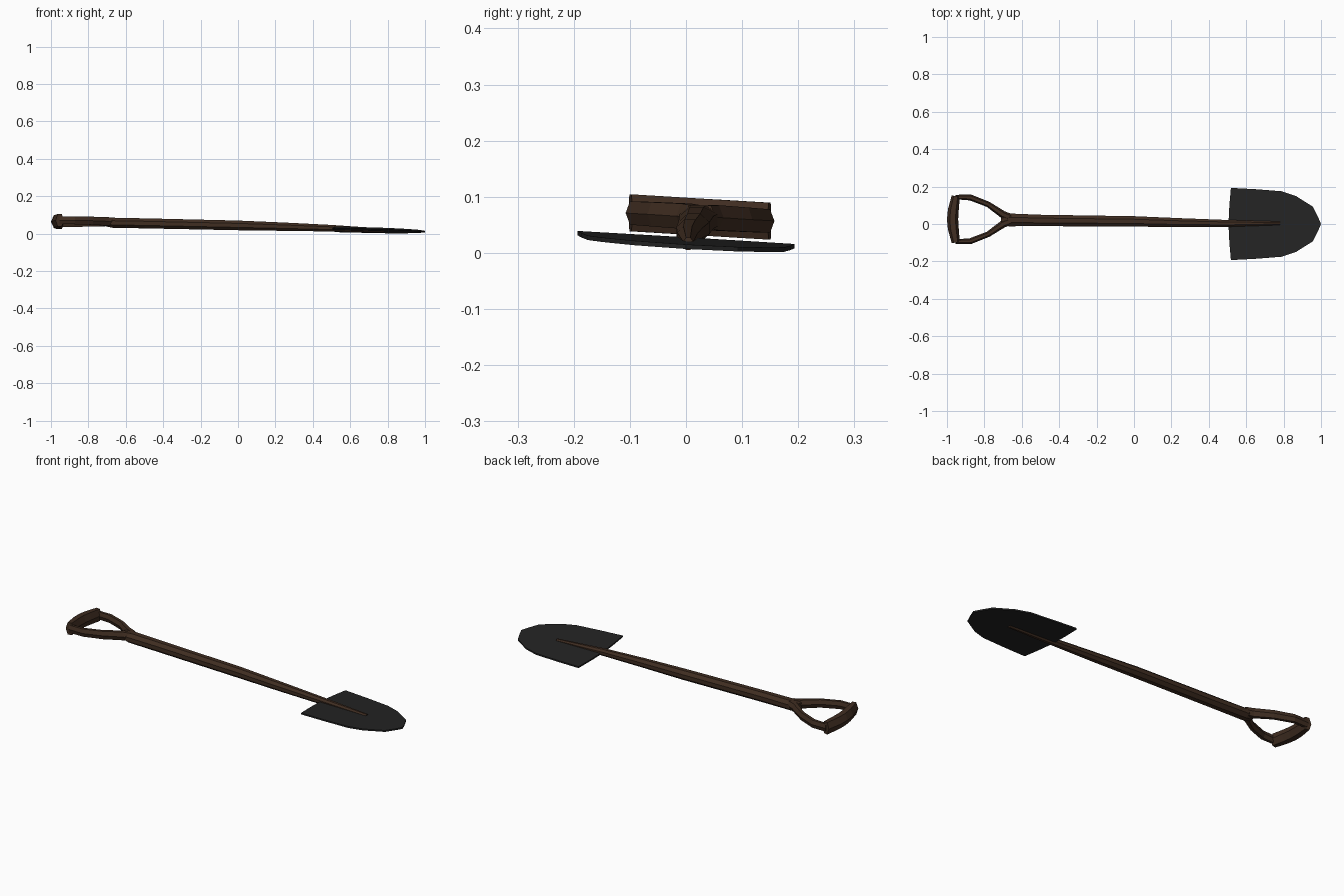
import bpy, bmesh, math
from mathutils import Vector

if "Cube" in bpy.data.objects:
    bpy.data.objects.remove(bpy.data.objects["Cube"])


def material(name, rgb):
    m = bpy.data.materials.new(name)
    m.diffuse_color = (*rgb, 1)
    m.use_nodes = True
    m.node_tree.nodes["Principled BSDF"].inputs["Base Color"].default_value = m.diffuse_color
    return m


WOOD = material("dark brown wood", (0.050, 0.026, 0.015))
STEEL = material("dark grey steel", (0.017, 0.017, 0.017))


def finish(name, bm, mat):
    bmesh.ops.recalc_face_normals(bm, faces=bm.faces)
    me = bpy.data.meshes.new(name)
    bm.to_mesh(me)
    bm.free()
    me.materials.append(mat)
    ob = bpy.data.objects.new(name, me)
    bpy.context.collection.objects.link(ob)
    return ob


def tube(name, stations, sides, mat, phase=0.0):
    """Sweep an upright ellipse; each station is x, y, z, side radius, height radius."""
    bm = bmesh.new()
    pts = [Vector(s[:3]) for s in stations]
    rings = []
    for i, s in enumerate(stations):
        t = pts[min(i + 1, len(pts) - 1)] - pts[max(i - 1, 0)]
        side = Vector((-t.y, t.x, 0)).normalized()
        ring = []
        for k in range(sides):
            a = 2 * math.pi * k / sides + phase
            ring.append(bm.verts.new(pts[i] + side * math.cos(a) * s[3]
                                     + Vector((0, 0, math.sin(a) * s[4]))))
        rings.append(ring)
    for a, b in zip(rings, rings[1:]):
        for k in range(sides):
            j = (k + 1) % sides
            bm.faces.new((a[k], a[j], b[j], b[k]))
    bm.faces.new(rings[0])
    bm.faces.new(rings[-1])
    return finish(name, bm, mat)


# Tapered shaft, running out to a thin tongue through the blade
tube("shaft", [(-0.71, 0.023, 0.060, 0.024, 0.022),
               (-0.67, 0.022, 0.058, 0.037, 0.029),
               (-0.50, 0.019, 0.055, 0.033, 0.029),
               (0.00, 0.014, 0.044, 0.030, 0.028),
               (0.25, 0.007, 0.037, 0.026, 0.024),
               (0.50, 0.003, 0.029, 0.020, 0.019),
               (0.78, 0.004, 0.016, 0.010, 0.012)], 8, WOOD, math.pi / 8)

# The handle is rolled slightly about the shaft
HY = 0.025


def handle_z(y):
    return 0.064 - 0.06 * (y - HY)


# Two arms of the D-shaped handle
for name, s in (("left_handle_arm", 1), ("right_handle_arm", -1)):
    path = [(-0.66, 0.010, 0.020, 0.024), (-0.70, 0.025, 0.020, 0.026),
            (-0.78, 0.080, 0.015, 0.025), (-0.875, 0.117, 0.016, 0.024),
            (-0.955, 0.119, 0.012, 0.024)]
    tube(name, [(x, HY + s * d, handle_z(HY + s * d), r, h)
                for x, d, r, h in path], 6, WOOD)

# Bowed grip bar with a six-sided section
grip = [(-0.953, -0.124, 0.022), (-0.966, -0.05, 0.029), (-0.970, 0.0, 0.030),
        (-0.966, 0.05, 0.029), (-0.953, 0.124, 0.022)]
tube("grip_bar", [(x, HY + d, handle_z(HY + d), r, 0.038)
                  for x, d, r in grip], 6, WOOD)

# Thin flat blade, sloping down to the tip and rolled to one side
half = [(0.505, 0.0), (0.51, 0.10), (0.518, 0.193), (0.65, 0.186), (0.79, 0.175),
        (0.865, 0.150), (0.957, 0.092), (0.985, 0.035), (1.0, 0.0)]
outline = half + [(x, -y) for x, y in half[-2:0:-1]]
bm = bmesh.new()
top = [bm.verts.new((x, y, 0.028 - 0.026 * (x - 0.5) - 0.060 * y)) for x, y in outline]
face = bm.faces.new(top)
ext = bmesh.ops.extrude_face_region(bm, geom=[face], use_keep_orig=True)
for v in ext["geom"]:
    if isinstance(v, bmesh.types.BMVert):
        v.co.z -= 0.008
finish("blade", bm, STEEL)
